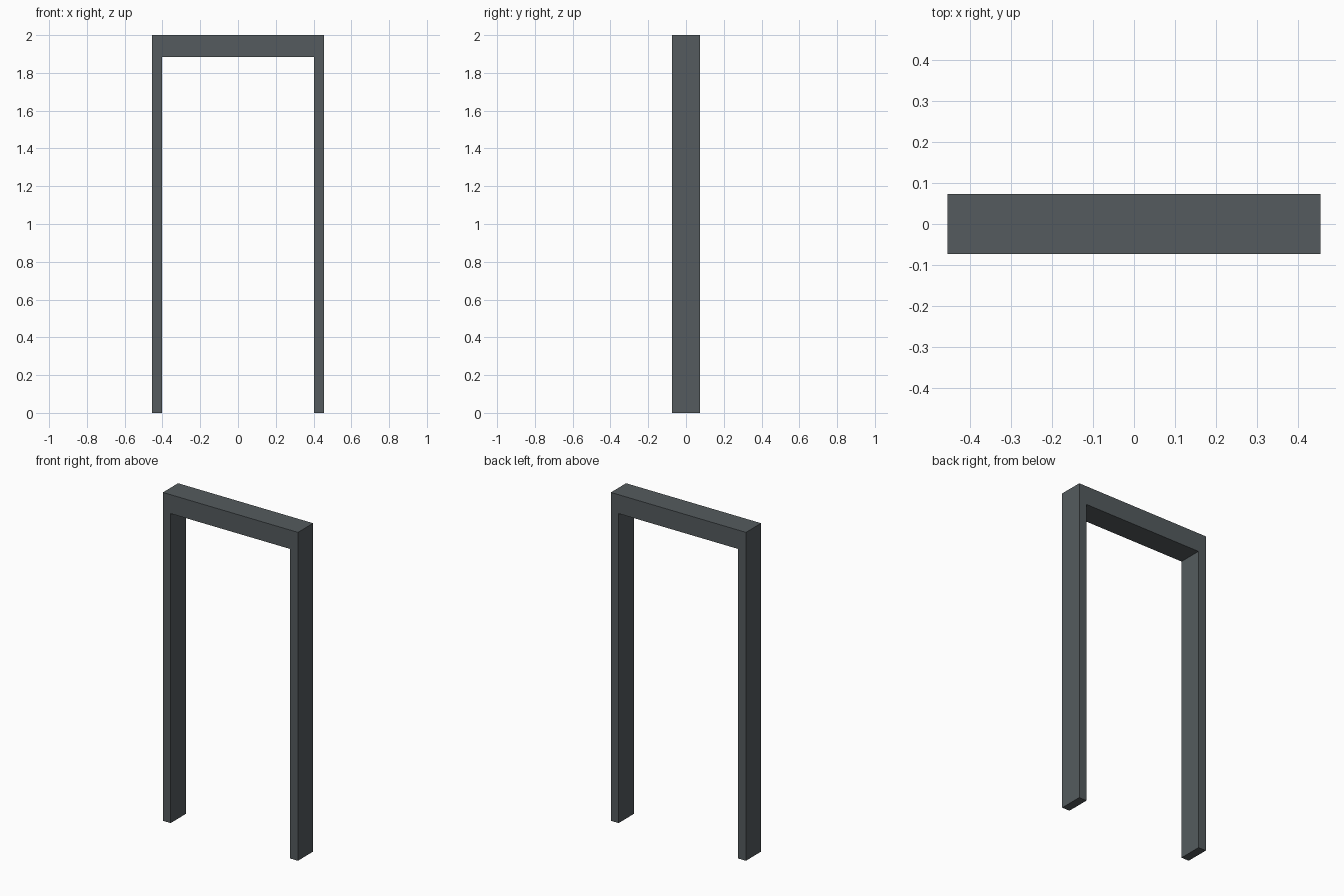
import bpy

cube = bpy.data.objects.get("Cube")
if cube:
    bpy.data.objects.remove(cube, do_unlink=True)

HALF_WIDTH, INNER, DEPTH = 0.455, 0.403, 0.146
HEIGHT, BEAM_BOTTOM, FOOT = 2.0, 1.885, 0.01

slate = bpy.data.materials.new("slate grey")
slate.use_nodes = True
colour = (0.089, 0.105, 0.112, 1)
slate.diffuse_color = colour
slate.node_tree.nodes["Principled BSDF"].inputs["Base Color"].default_value = colour


def box(name, x0, x1, z0, z1):
    """Axis-aligned box centred on y."""
    bpy.ops.mesh.primitive_cube_add(size=1, location=((x0 + x1) / 2, 0, (z0 + z1) / 2))
    ob = bpy.context.object
    ob.name = name
    ob.scale = (x1 - x0, DEPTH, z1 - z0)
    bpy.ops.object.transform_apply(location=False, rotation=False, scale=True)
    ob.data.materials.append(slate)
    return ob


# Uprights, each on a thin foot plate
for side, s in (("left", 1), ("right", -1)):
    x0, x1 = sorted((s * INNER, s * HALF_WIDTH))
    box(side + "_post", x0, x1, FOOT, HEIGHT)
    box(side + "_foot", x0, x1, 0, FOOT)

# Header between the uprights
box("top_beam", -INNER, INNER, BEAM_BOTTOM, HEIGHT)
